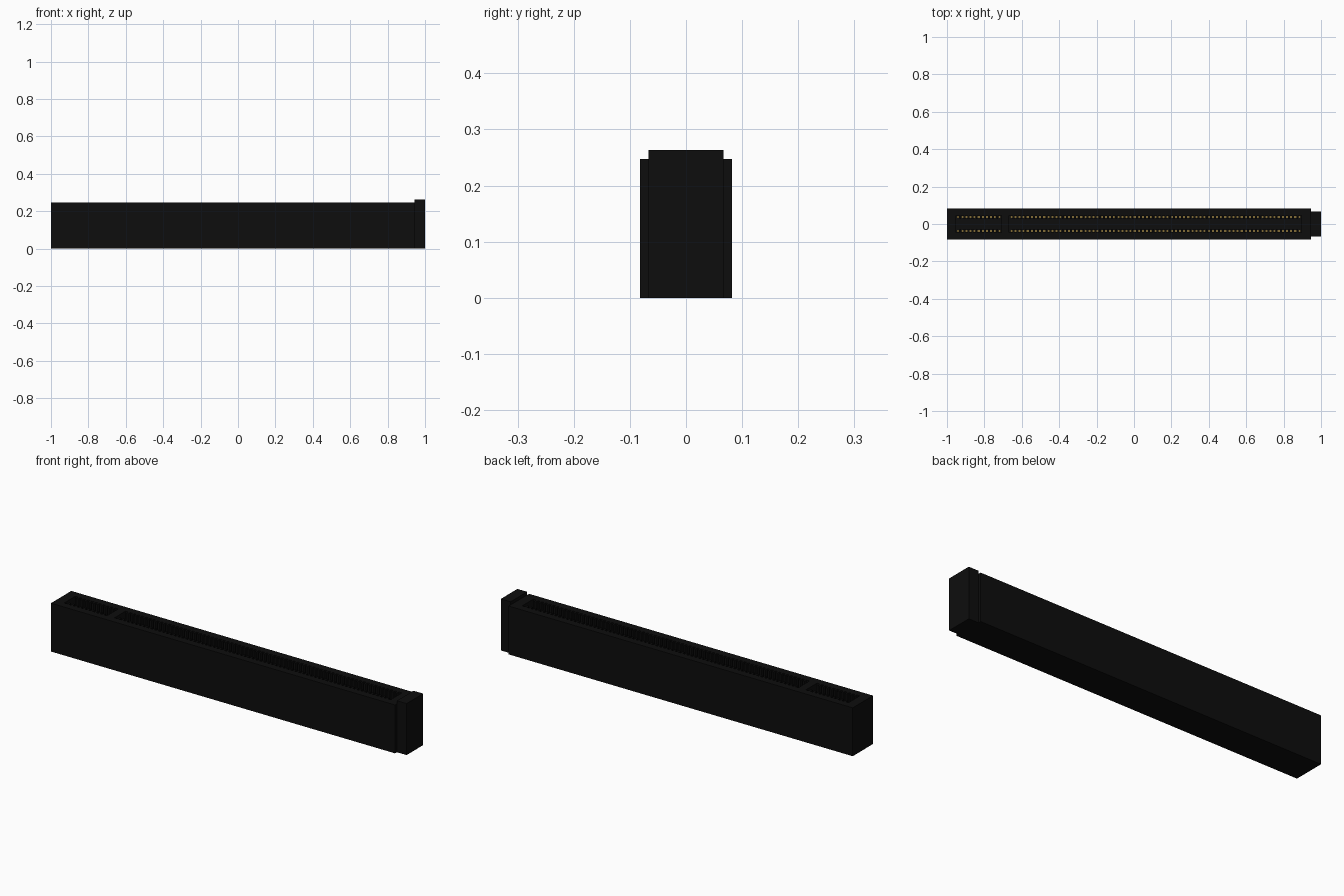
import bpy
import bmesh
from mathutils import Matrix, Vector

if "Cube" in bpy.data.objects:
    bpy.data.objects.remove(bpy.data.objects["Cube"], do_unlink=True)


def material(name, rgb):
    mat = bpy.data.materials.new(name)
    mat.use_nodes = True
    mat.diffuse_color = (*rgb, 1)
    mat.node_tree.nodes["Principled BSDF"].inputs["Base Color"].default_value = (*rgb, 1)
    return mat


black = material("black plastic", (0.004, 0.004, 0.004))
gold = material("gold contact", (0.6, 0.4, 0.1))


def boxes(name, extents, mat):
    """One object made of boxes given as (x0, x1, y0, y1, z0, z1)."""
    bm = bmesh.new()
    for x0, x1, y0, y1, z0, z1 in extents:
        place = Matrix.Translation(Vector((x0 + x1, y0 + y1, z0 + z1)) / 2)
        size = Matrix.Diagonal((x1 - x0, y1 - y0, z1 - z0, 1))
        bmesh.ops.create_cube(bm, size=1, matrix=place @ size)
    mesh = bpy.data.meshes.new(name)
    bm.to_mesh(mesh)
    bm.free()
    mesh.materials.append(mat)
    obj = bpy.data.objects.new(name, mesh)
    bpy.context.collection.objects.link(obj)
    return obj


def mirrored(extents):
    """Add the copy on the other side of the centre plane."""
    return extents + [(a, b, -d, -c, e, f) for a, b, c, d, e, f in extents]


LEFT, RIGHT, HALF, TOP = -1.0, 0.945, 0.082, 0.247
FLOOR, SLOT, POCKET = 0.05, 0.027, 0.045
PITCH, PIN = 0.022, 0.011
groups = [(-0.94, 11), (-0.656, 71)]     # first contact and count of each slot

# Housing: floor, side walls, end blocks and the key between the two slots
boxes("housing_floor", [(LEFT, RIGHT, -HALF, HALF, 0, FLOOR)], black)
boxes("side_walls", mirrored([(LEFT, RIGHT, POCKET, HALF, FLOOR, TOP)]), black)

spans = [(x - PITCH / 2, x + (n - 0.5) * PITCH) for x, n in groups]
solids = [(LEFT, spans[0][0]), (spans[0][1], spans[1][0]), (spans[1][1], RIGHT)]
boxes("end_blocks_and_key",
      [(a, b, -POCKET, POCKET, FLOOR, TOP) for a, b in solids], black)

# Ribs separating the contact pockets, and the contacts standing in them
ribs, pins = [], []
for start, count in groups:
    for i in range(count):
        x = start + i * PITCH
        pins.append((x - PIN / 2, x + PIN / 2, 0.033, 0.043, FLOOR, 0.19))
        if i:
            middle = x - PITCH / 2
            ribs.append((middle - 0.005, middle + 0.005, SLOT, POCKET, FLOOR, TOP))
boxes("pocket_ribs", mirrored(ribs), black)
boxes("contacts", mirrored(pins), gold)

# Retaining latch at the end
boxes("latch", [(RIGHT, 1.0, -0.067, 0.067, 0, 0.263)], black)
